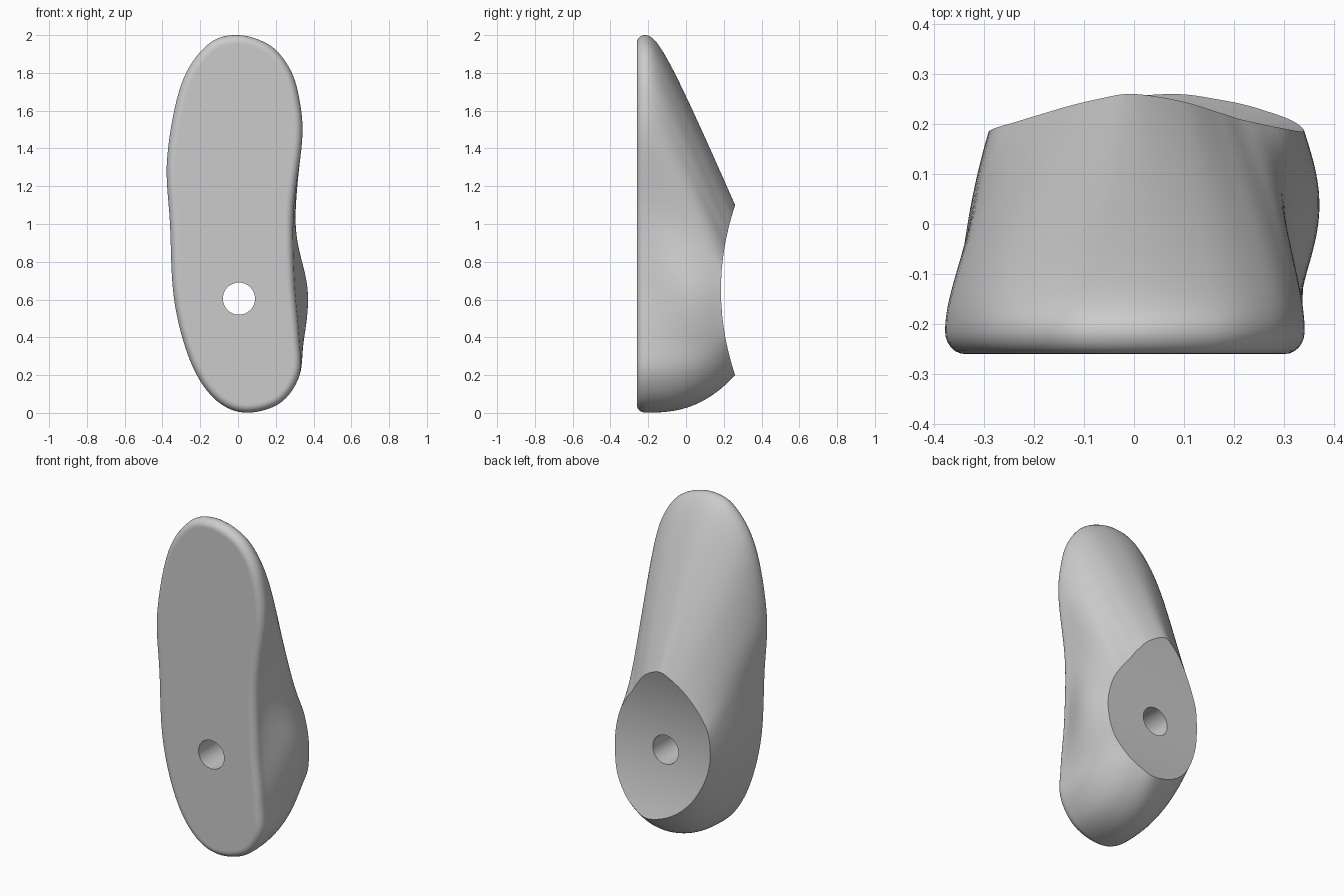
import bpy, math
from mathutils import Vector

cube = bpy.data.objects.get("Cube")
if cube:
    bpy.data.objects.remove(cube)

SOLE_Y, RIM_Y, BEVEL = -0.26, -0.215, 0.04
HOLE, HOLE_R = Vector((0.005, 0.605)), 0.085
STEPS = 8        # samples between neighbouring outline points

# Matching outlines (x, z), from the toe round by the inner side
sole_points = [(0, 2), (.17, 1.945), (.275, 1.82), (.325, 1.66), (.34, 1.45), (.295, 1.07),
               (.3, .7), (.325, .4), (.325, .2), (.22, .05), (.03, .002), (-.13, .08),
               (-.255, .28), (-.338, .6), (-.36, 1), (-.375, 1.35), (-.3, 1.74), (-.16, 1.95)]
ankle_points = [(0, 1.1), (.1, 1.05), (.17, .97), (.21, .91), (.255, .85), (.31, .75),
                (.34, .6), (.32, .42), (.25, .3), (.17, .235), (.07, .2), (-.08, .25),
                (-.2, .365), (-.28, .55), (-.285, .75), (-.235, .88), (-.15, 1), (-.07, 1.07)]


def smooth_loop(points):
    """Closed Catmull-Rom curve through the points."""
    pts = [Vector(p) for p in points]
    n, out = len(pts), []
    for i in range(n):
        a, b, c, d = (pts[(i + k) % n] for k in (-1, 0, 1, 2))
        for s in range(STEPS):
            t = s / STEPS
            out.append(0.5 * (2 * b + (c - a) * t + (2 * a - 5 * b + 4 * c - d) * t ** 2
                              + (3 * b - a - 3 * c + d) * t ** 3))
    return out


def smoothstep(lo, hi, v):
    t = min(max((v - lo) / (hi - lo), 0), 1)
    return t * t * (3 - 2 * t)


def cut_y(z):
    """Hollow, curved ankle face."""
    return 0.185 + 0.37 * (z - 0.65) ** 2


sole, ankle = smooth_loop(sole_points), smooth_loop(ankle_points)
count = len(sole)
hole = [HOLE + (p - HOLE).normalized() * HOLE_R for p in ankle]


def inset(loop, dist):
    out = []
    for i, p in enumerate(loop):
        d = (loop[(i + 1) % count] - loop[i - 1]).normalized()
        out.append(p + Vector((d.y, -d.x)) * dist)
    return out


def body_point(i, t):
    """Point on the path from the sole rim to the ankle rim."""
    s, a = sole[i], ankle[i]
    toe = (math.hypot(0.2, t) - 0.2) / (math.hypot(0.2, 1) - 0.2)
    heel = t ** 2.6
    w = smoothstep(0.3, 1.3, s.y)
    p = s.lerp(a, heel + (toe - heel) * w)
    # Bulge above the arch on the inner side
    if s.x > 0.2:
        p.x += 0.055 * math.sin(math.pi * t ** 1.2) * math.exp(-((s.y - 0.65) / 0.3) ** 2)
    return Vector((p.x, RIM_Y + (cut_y(a.y) - RIM_Y) * t, p.y))


rings = []
# Flat sole and its rounded rim
rings.append([Vector((p.x, SOLE_Y, p.y)) for p in hole])
rings.append([Vector((p.x, SOLE_Y, p.y)) for p in inset(sole, BEVEL + 0.008)])
for k in range(6):
    a = math.pi / 2 * k / 6
    y = RIM_Y + (SOLE_Y - RIM_Y) * math.cos(a)
    rings.append([Vector((p.x, y, p.y)) for p in inset(sole, BEVEL * (1 - math.sin(a)))])
# Body
for k in range(33):
    rings.append([body_point(i, k / 32) for i in range(count)])
# Ankle face in to the hole
for k in range(1, 11):
    ring = [a.lerp(h, k / 10) for a, h in zip(ankle, hole)]
    rings.append([Vector((p.x, cut_y(p.y), p.y)) for p in ring])

# Join the rings; the last wraps to the first as the hole wall
verts = [v for ring in rings for v in ring]
faces = []
for r in range(len(rings)):
    nxt = (r + 1) % len(rings)
    for i in range(count):
        j = (i + 1) % count
        faces.append((r * count + i, r * count + j, nxt * count + j, nxt * count + i))

mesh = bpy.data.meshes.new("foot_body")
mesh.from_pydata(verts, [], faces)
mesh.update()
foot = bpy.data.objects.new("foot_body", mesh)
bpy.context.collection.objects.link(foot)

grey = bpy.data.materials.new("plain_grey")
grey.use_nodes = True
grey.diffuse_color = (0.6, 0.6, 0.6, 1)
grey.node_tree.nodes["Principled BSDF"].inputs["Base Color"].default_value = grey.diffuse_color
mesh.materials.append(grey)

bpy.ops.object.select_all(action='DESELECT')
foot.select_set(True)
bpy.context.view_layer.objects.active = foot
bpy.ops.object.mode_set(mode='EDIT')
bpy.ops.mesh.select_all(action='SELECT')
bpy.ops.mesh.normals_make_consistent(inside=False)
bpy.ops.object.mode_set(mode='OBJECT')
bpy.ops.object.shade_smooth_by_angle(angle=math.radians(32))
